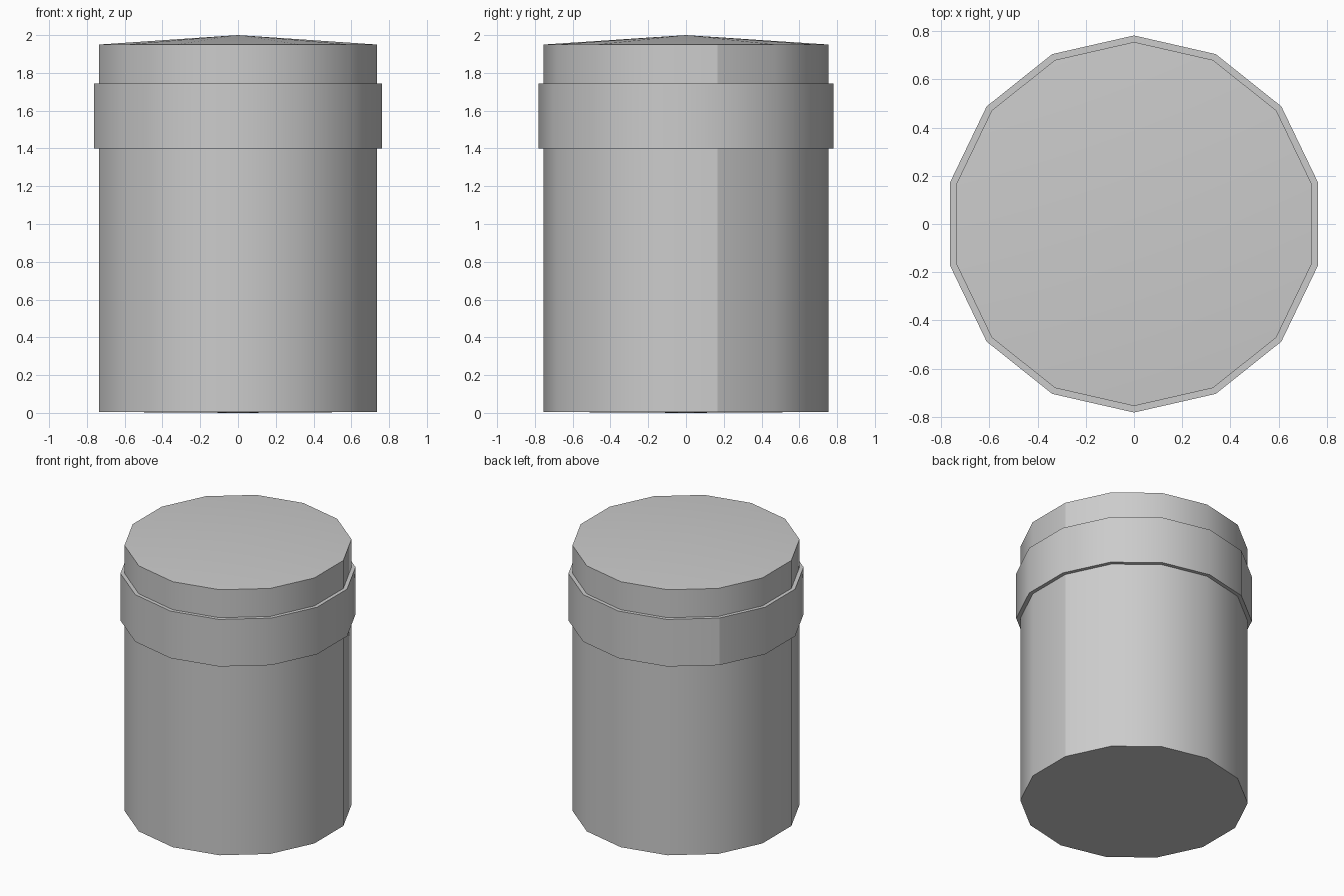
import bpy, bmesh
from math import sin, cos, pi, radians

SIDES = 14

cube = bpy.data.objects.get("Cube")
if cube:
    bpy.data.objects.remove(cube, do_unlink=True)

grey = bpy.data.materials.new("plain_grey")
grey.use_nodes = True
colour = (0.6, 0.6, 0.6, 1)
grey.diffuse_color = colour
grey.node_tree.nodes["Principled BSDF"].inputs["Base Color"].default_value = colour


def revolve(name, profile, seam):
    """Turn a (radius, height) profile into a faceted solid with one sharp upright seam."""
    bm = bmesh.new()
    rings = []
    for r, z in profile:
        if r == 0:
            rings.append([bm.verts.new((0, 0, z))] * SIDES)
        else:
            angles = [pi / 2 + 2 * pi * i / SIDES for i in range(SIDES)]
            rings.append([bm.verts.new((r * cos(a), r * sin(a), z)) for a in angles])
    for low, high in zip(rings, rings[1:]):
        for i in range(SIDES):
            j = (i + 1) % SIDES
            corners = dict.fromkeys((low[i], low[j], high[j], high[i]))
            bm.faces.new(list(corners))
    bmesh.ops.recalc_face_normals(bm, faces=bm.faces)

    # Smooth round the wall, sharp at the rims and the seam
    for f in bm.faces:
        f.smooth = True
    for e in bm.edges:
        if e.is_boundary or e.calc_face_angle(0) > radians(40):
            e.smooth = False
    for low, high in zip(rings, rings[1:]):
        e = bm.edges.get((low[seam], high[seam]))
        if e and abs(low[seam].co.z - high[seam].co.z) > 0.1:
            e.smooth = False

    mesh = bpy.data.meshes.new(name)
    bm.to_mesh(mesh)
    bm.free()
    mesh.materials.append(grey)
    obj = bpy.data.objects.new(name, mesh)
    bpy.context.collection.objects.link(obj)
    return obj


# Canister body with a shallow pointed top
revolve("body", [(0, 0), (0.755, 0.005), (0.755, 1.95), (0, 2)], seam=11)

# Raised collar near the top, open where it meets the body
revolve("collar", [(0.755, 1.4), (0.782, 1.4), (0.782, 1.745), (0.755, 1.745)], seam=2)
